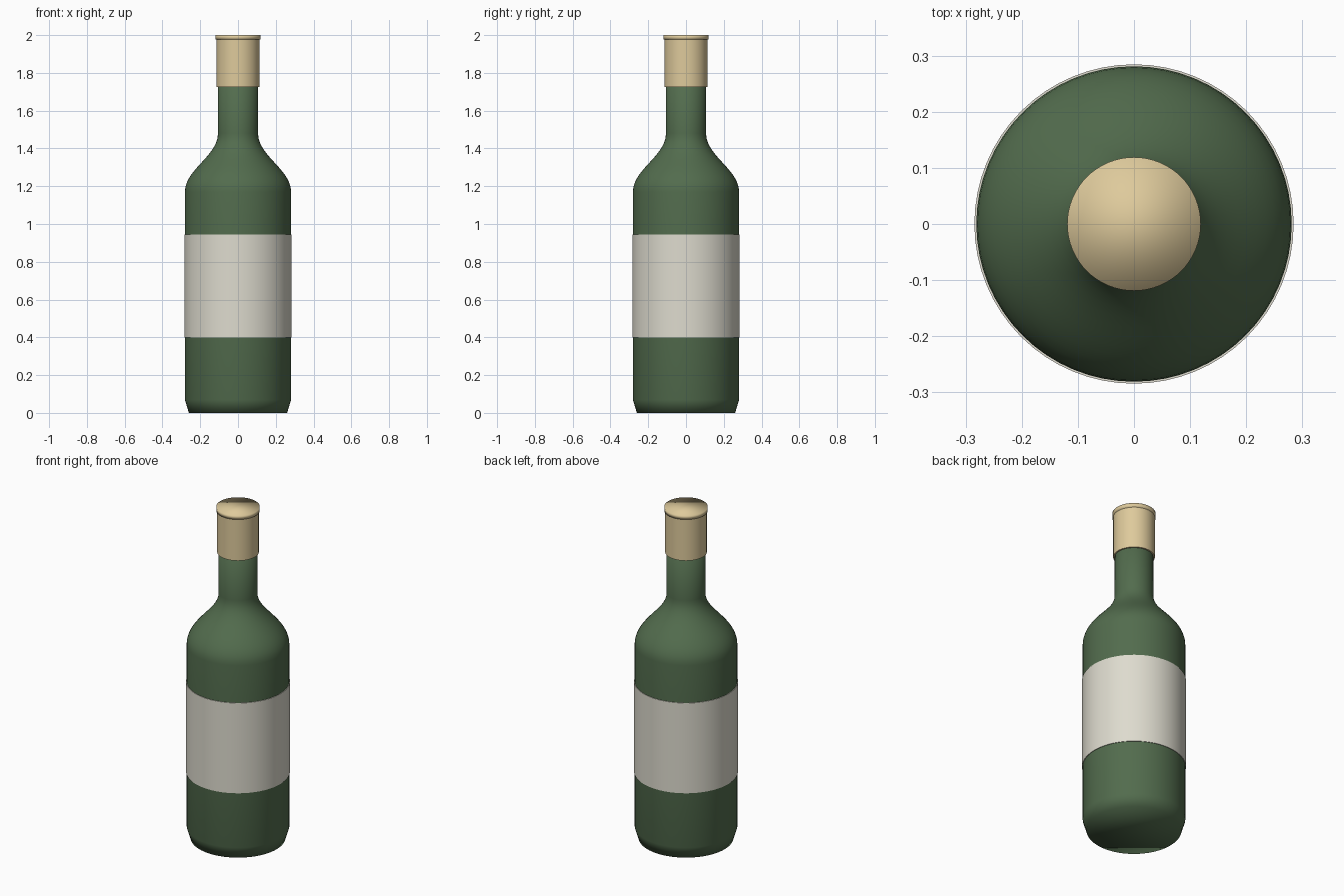
import bpy
import bmesh
import math
from mathutils import Vector
from mathutils.geometry import interpolate_bezier

cube = bpy.data.objects.get("Cube")
if cube:
    bpy.data.objects.remove(cube, do_unlink=True)

SIDES = 64


def make_material(name, color):
    mat = bpy.data.materials.new(name)
    mat.use_nodes = True
    mat.diffuse_color = (*color, 1)
    mat.node_tree.nodes["Principled BSDF"].inputs["Base Color"].default_value = (*color, 1)
    return mat


def lathe(name, profile, mat, cap_bottom=False, cap_top=False, sharp=False):
    """Revolve (radius, height) points around z, optionally closing the ends."""
    bm = bmesh.new()
    rings = []
    for r, z in profile:
        angles = [math.tau * i / SIDES for i in range(SIDES)]
        rings.append([bm.verts.new((r * math.cos(a), r * math.sin(a), z)) for a in angles])
    for low, high in zip(rings, rings[1:]):
        for i in range(SIDES):
            j = (i + 1) % SIDES
            bm.faces.new((low[i], low[j], high[j], high[i]))
    if cap_bottom:
        bm.faces.new(rings[0][::-1])
    if cap_top:
        bm.faces.new(rings[-1])
    mesh = bpy.data.meshes.new(name)
    bm.to_mesh(mesh)
    bm.free()
    mesh.materials.append(mat)
    mesh.shade_smooth()
    if sharp:
        mesh.set_sharp_from_angle(angle=math.radians(40))
    obj = bpy.data.objects.new(name, mesh)
    bpy.context.collection.objects.link(obj)
    return obj


glass = make_material("green glass", (0.085, 0.15, 0.075))
paper = make_material("cream paper", (0.73, 0.71, 0.62))
foil = make_material("pale gold foil", (0.73, 0.59, 0.33))

# Glass body: tapered foot, straight wall, curved shoulder, neck
shoulder = interpolate_bezier(Vector((0.281, 1.17)), Vector((0.281, 1.29)),
                              Vector((0.106, 1.36)), Vector((0.106, 1.48)), 16)
body = [(0.26, 0), (0.281, 0.07)] + [tuple(p[:2]) for p in shoulder] + [(0.106, 1.96)]
lathe("bottle_body", body, glass, cap_bottom=True, cap_top=True)

# Wraparound label with thin edges
lathe("label", [(0.278, 0.4), (0.2845, 0.4), (0.2845, 0.945), (0.278, 0.945)], paper, sharp=True)

# Neck sleeve and the lip on top of it
lathe("neck_sleeve", [(0.104, 1.725), (0.114, 1.725), (0.114, 1.98)], foil, cap_top=True, sharp=True)
lathe("top_lip", [(0.119, 1.976), (0.119, 2.0)], foil, cap_bottom=True, cap_top=True)
